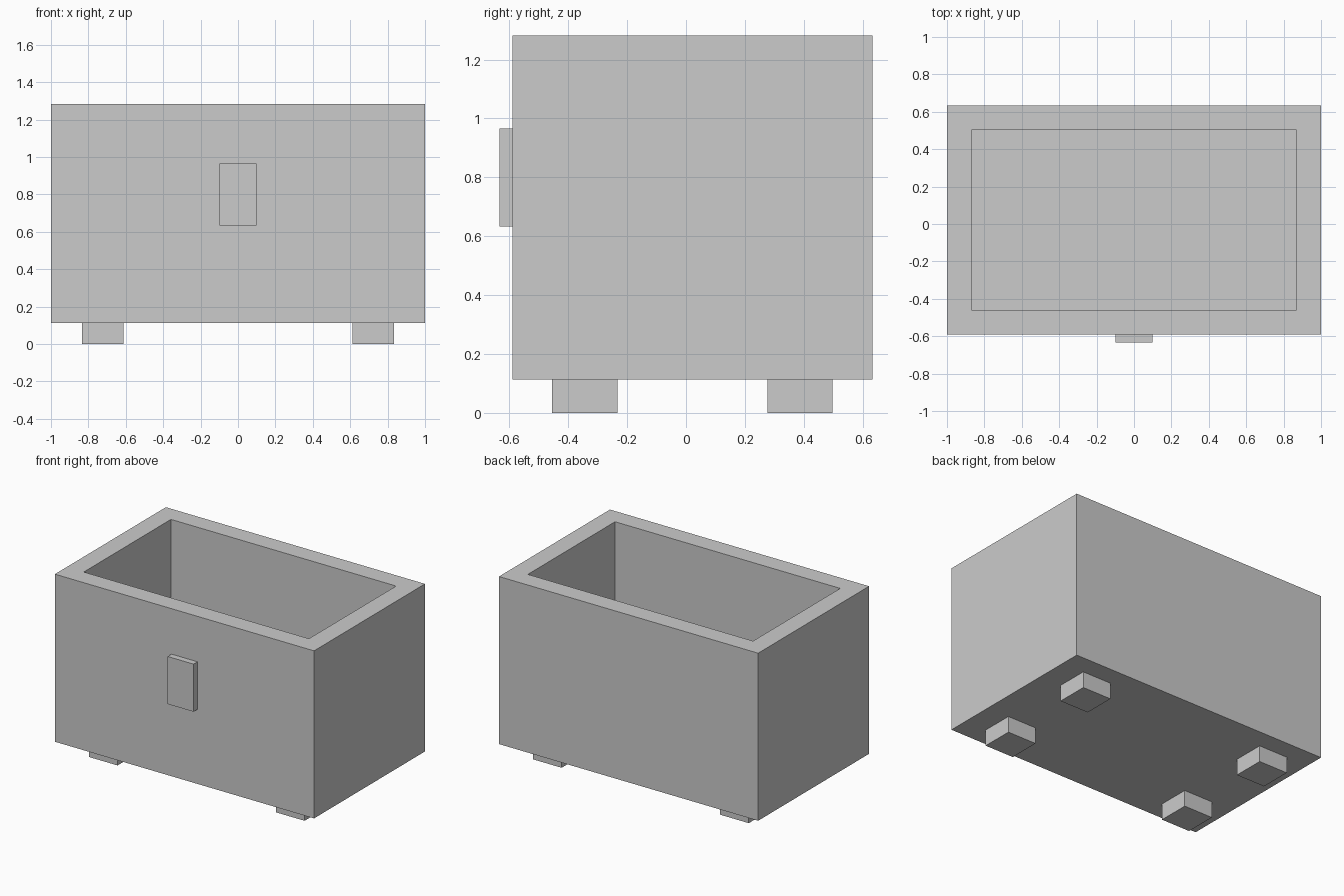
import bpy
import bmesh
from mathutils import Vector

default = bpy.data.objects.get("Cube")
if default:
    bpy.data.objects.remove(default, do_unlink=True)

WALL = 0.131
BASE = 0.113
FOOT = 0.111

# Single plain grey
grey = bpy.data.materials.new("plain_grey")
grey.use_nodes = True
colour = (0.6, 0.6, 0.6, 1)
grey.diffuse_color = colour
grey.node_tree.nodes["Principled BSDF"].inputs["Base Color"].default_value = colour


def block(name, low, high, hollow=False):
    """Box between two corners, optionally hollowed from the top."""
    low, high = Vector(low), Vector(high)
    size, middle = high - low, (low + high) / 2
    bm = bmesh.new()
    bmesh.ops.create_cube(bm, size=1)
    for v in bm.verts:
        v.co = Vector(a * b for a, b in zip(v.co, size)) + middle
    if hollow:
        bm.normal_update()
        top = max(bm.faces, key=lambda f: f.calc_center_median().z)
        # Even rim, then the opening pushed down to form the cavity
        bmesh.ops.inset_region(bm, faces=[top], thickness=WALL, use_even_offset=True)
        floor = bmesh.ops.extrude_discrete_faces(bm, faces=[top])["faces"][0]
        bmesh.ops.translate(bm, verts=floor.verts, vec=(0, 0, WALL - size.z))
        bmesh.ops.recalc_face_normals(bm, faces=bm.faces)
    mesh = bpy.data.meshes.new(name)
    bm.to_mesh(mesh)
    bm.free()
    mesh.materials.append(grey)
    obj = bpy.data.objects.new(name, mesh)
    bpy.context.collection.objects.link(obj)


# Open-topped body
block("box_body", (-1, -0.59, BASE), (1, 0.633, 1.282), hollow=True)

# Front plate
block("front_plate", (-0.1, -0.633, 0.633), (0.1, -0.59, 0.965))

# Four square feet
for side, x in (("right", -0.722), ("left", 0.722)):
    for end, y in (("front", -0.344), ("back", 0.387)):
        block(f"{end}_{side}_foot", (x - FOOT, y - FOOT, 0), (x + FOOT, y + FOOT, BASE))
